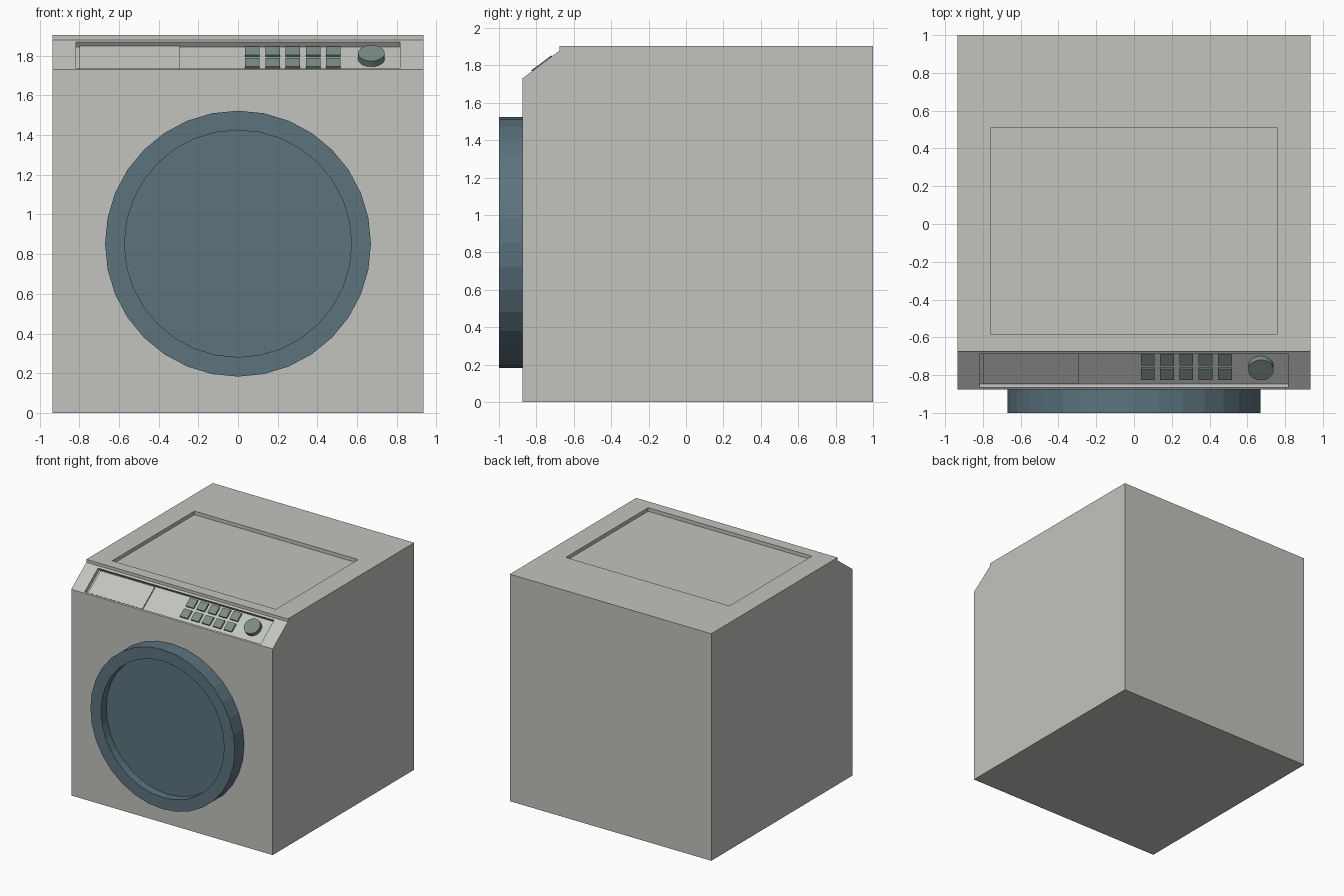
import bpy, bmesh, math
from mathutils import Vector, Matrix

cube = bpy.data.objects.get("Cube")
if cube:
    bpy.data.objects.remove(cube, do_unlink=True)


def material(name, rgb):
    m = bpy.data.materials.new(name)
    m.use_nodes = True
    m.diffuse_color = (*rgb, 1)
    m.node_tree.nodes["Principled BSDF"].inputs["Base Color"].default_value = (*rgb, 1)
    return m


BODY = material("warm light grey", (0.54, 0.55, 0.51))
DOOR = material("slate blue", (0.108, 0.172, 0.207))
KEYS = material("grey green", (0.2, 0.262, 0.236))


def finish(bm, name, mat, matrix=Matrix()):
    bmesh.ops.recalc_face_normals(bm, faces=bm.faces)
    mesh = bpy.data.meshes.new(name)
    bm.to_mesh(mesh)
    bm.free()
    mesh.materials.append(mat)
    ob = bpy.data.objects.new(name, mesh)
    ob.matrix_world = matrix
    bpy.context.collection.objects.link(ob)
    return ob


def recess(bm, face, corners, depth):
    """Cut a straight-walled pocket with the given corners into a quad."""
    inward = -face.normal * depth
    outer = list(face.verts)
    near = lambda v: min(corners, key=lambda c: (c - v.co).length)
    rim = [bm.verts.new(near(v)) for v in outer]
    floor = [bm.verts.new(v.co + inward) for v in rim]
    bmesh.ops.delete(bm, geom=[face], context='FACES_ONLY')
    for a, b in ((outer, rim), (rim, floor)):
        for i in range(4):
            j = (i + 1) % 4
            bm.faces.new((a[i], a[j], b[j], b[i]))
    bm.faces.new(floor)


# Sloped control panel frame: local x along width, y up the slope, z outwards
HALF = 0.935
low, high = Vector((0, -0.875, 1.73)), Vector((0, -0.675, 1.88))
up = (high - low).normalized()
out = Vector((1, 0, 0)).cross(up)
PANEL = Matrix.Translation(low) @ Matrix((Vector((1, 0, 0)), up, out)).transposed().to_4x4()
SINK = 0.03

# Cabinet: side profile extruded across the width
profile = [(-0.875, 0), (low.y, low.z), (high.y, high.z), (-0.675, 1.905), (1, 1.905), (1, 0)]
bm = bmesh.new()
sides = [[bm.verts.new((x, y, z)) for y, z in profile] for x in (-HALF, HALF)]
for s in sides:
    bm.faces.new(s)
for i in range(len(profile)):
    j = (i + 1) % len(profile)
    bm.faces.new((sides[0][i], sides[0][j], sides[1][j], sides[1][i]))
bmesh.ops.recalc_face_normals(bm, faces=bm.faces)
bm.normal_update()
top = max(bm.faces, key=lambda f: f.normal.z)
slope = next(f for f in bm.faces if f.normal.dot(out) > 0.99)
recess(bm, top, [Vector((x, y, 1.905)) for x in (-0.76, 0.76) for y in (-0.583, 0.508)], 0.03)
recess(bm, slope, [PANEL @ Vector((x, y, 0)) for x in (-0.817, 0.817) for y in (0.011, 0.232)], SINK)
finish(bm, "cabinet", BODY)

# Door: faceted ring with a sunken centre, lathed about the y axis
bm = bmesh.new()
path = [(0.67, -0.875), (0.67, -1), (0.572, -1), (0.572, -0.93)]
SEG = 32
rings = [[bm.verts.new((r * math.sin(k * math.tau / SEG), y, 0.853 + r * math.cos(k * math.tau / SEG)))
          for k in range(SEG)] for r, y in path]
for a, b in zip(rings, rings[1:]):
    for k in range(SEG):
        n = (k + 1) % SEG
        bm.faces.new((a[k], a[n], b[n], b[k]))
bm.faces.new(rings[0])
bm.faces.new(rings[-1])
finish(bm, "door", DOOR)


def panel_box(name, x, y, width, length, height, mat):
    """Box standing on the sunken panel floor."""
    bm = bmesh.new()
    bmesh.ops.create_cube(bm, size=1)
    bmesh.ops.scale(bm, vec=(width, length, height), verts=bm.verts)
    bmesh.ops.translate(bm, vec=(x, y, height / 2 - SINK), verts=bm.verts)
    finish(bm, name, mat, PANEL)


# Detergent drawer front and two rows of buttons
panel_box("drawer_front", -0.547, 0.123, 0.505, 0.205, 0.01, BODY)
for row, y in enumerate((0.085, 0.182)):
    for col in range(5):
        panel_box(f"button_{row + 1}_{col + 1}", 0.073 + 0.102 * col, y, 0.073, 0.073, 0.013, KEYS)

# Programme dial
bm = bmesh.new()
bmesh.ops.create_cone(bm, cap_ends=True, segments=SEG, radius1=0.067, radius2=0.067, depth=0.036)
bmesh.ops.translate(bm, vec=(0.672, 0.131, 0.018 - SINK), verts=bm.verts)
dial = finish(bm, "dial", KEYS, PANEL)
